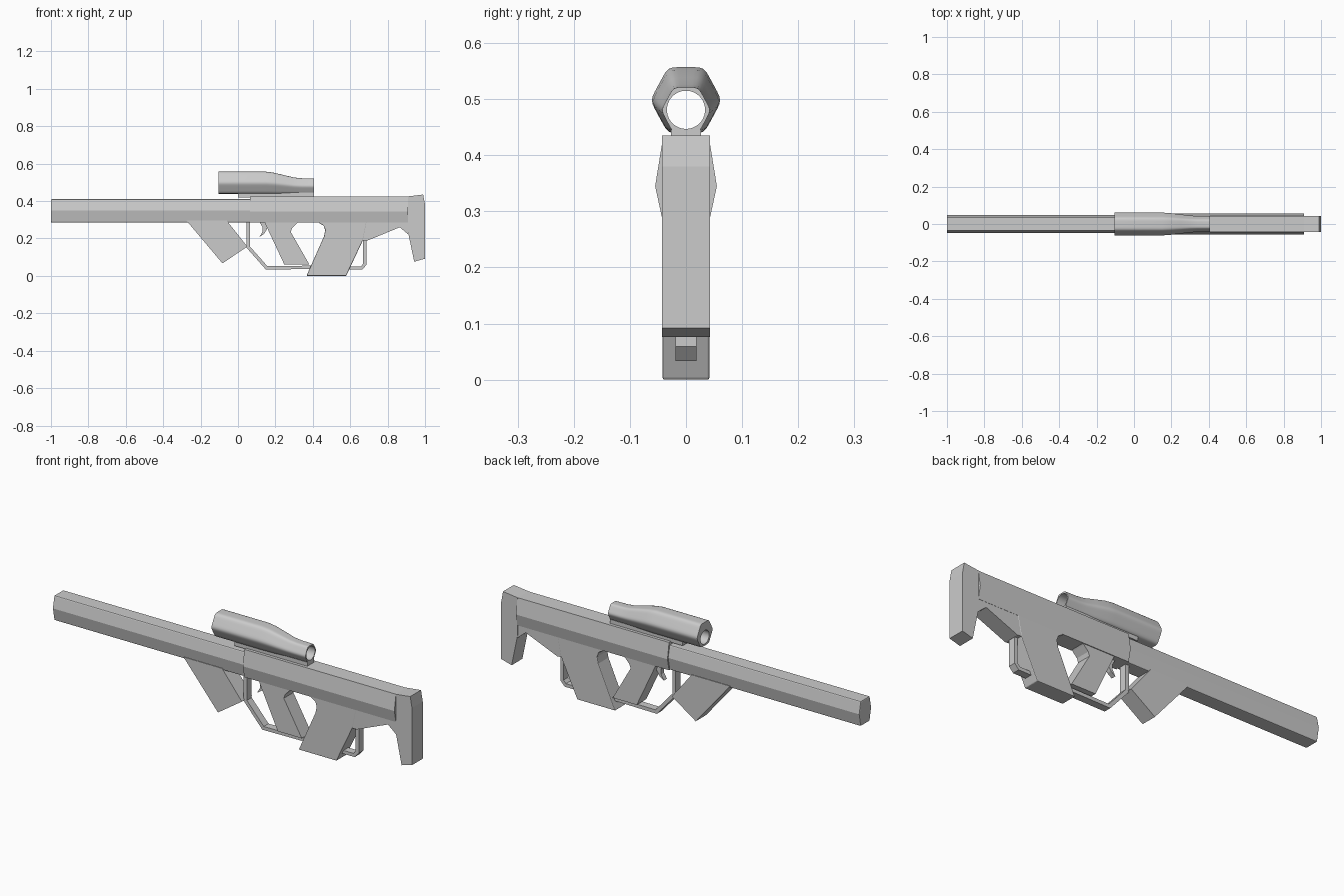
import bpy, bmesh, math
from mathutils import Vector

cube = bpy.data.objects.get("Cube")
if cube:
    bpy.data.objects.remove(cube)

GREY = (0.6, 0.6, 0.6, 1)
metal = bpy.data.materials.new("light grey")
metal.use_nodes = True
metal.diffuse_color = GREY
metal.node_tree.nodes["Principled BSDF"].inputs["Base Color"].default_value = GREY


def finish(name, bm, bevel=0, smooth=None):
    bmesh.ops.recalc_face_normals(bm, faces=bm.faces)
    mesh = bpy.data.meshes.new(name)
    bm.to_mesh(mesh)
    bm.free()
    mesh.materials.append(metal)
    obj = bpy.data.objects.new(name, mesh)
    bpy.context.collection.objects.link(obj)
    if bevel:
        mod = obj.modifiers.new("edge", 'BEVEL')
        mod.width = bevel
        mod.segments = 2
    if smooth:
        bpy.ops.object.select_all(action='DESELECT')
        obj.select_set(True)
        bpy.context.view_layer.objects.active = obj
        bpy.ops.object.shade_smooth_by_angle(angle=math.radians(smooth))
    return obj


def extrude(name, start, offset, bevel=0):
    """Solid made by sweeping a closed outline along an offset."""
    bm = bmesh.new()
    face = bm.faces.new([bm.verts.new(p) for p in start])
    result = bmesh.ops.extrude_face_region(bm, geom=[face], use_keep_orig=True)
    moved = [g for g in result["geom"] if isinstance(g, bmesh.types.BMVert)]
    bmesh.ops.translate(bm, verts=moved, vec=offset)
    return finish(name, bm, bevel)


def plate(name, outline, half, bevel=0):
    """Side profile in x and z, given thickness across y."""
    return extrude(name, [(x, -half, z) for x, z in outline], (0, 2 * half, 0), bevel)


def beam(name, x0, x1, half_section, bevel=0):
    """Mirrored cross-section in y and z, swept along x."""
    loop = half_section + [(-y, z) for y, z in reversed(half_section)]
    return extrude(name, [(x0, y, z) for y, z in loop], (x1 - x0, 0, 0), bevel)


def strip(name, path, thick, half):
    """Bent flat bar following a path in x and z."""
    pts = [Vector(p) for p in path]
    left, right = [], []
    for i, p in enumerate(pts):
        a = (p - pts[i - 1]).normalized() if i else None
        b = (pts[i + 1] - p).normalized() if i < len(pts) - 1 else None
        a, b = a or b, b or a
        na, nb = Vector((-a.y, a.x)), Vector((-b.y, b.x))
        mitre = (na + nb).normalized()
        mitre *= thick / 2 / mitre.dot(na)
        left.append(p + mitre)
        right.append(p - mitre)
    return plate(name, left + right[::-1], half)


# Barrel and receiver
beam("barrel", -1, 0.07, [(0.036, 0.285), (0.049, 0.35), (0.036, 0.41)], 0.005)
beam("receiver", 0.065, 0.91, [(0.042, 0.285), (0.055, 0.345), (0.042, 0.425)])

# Shoulder butt
plate("butt", [(0.908, 0.425), (0.99, 0.435), (1, 0.38), (1, 0.092),
               (0.942, 0.076), (0.908, 0.24)], 0.043)

# Angled front grip
plate("front_grip", [(-0.275, 0.295), (-0.083, 0.067), (0.05, 0.157), (-0.06, 0.295)], 0.041)

# Pistol grip
plate("pistol_grip", [(0.138, 0.295), (0.248, 0.06), (0.382, 0.06), (0.282, 0.235),
                      (0.289, 0.255), (0.313, 0.28), (0.33, 0.295)], 0.038)

# Magazine with the rear underbody that runs to the butt
plate("magazine", [(0.42, 0.295), (0.435, 0.282), (0.458, 0.268), (0.466, 0.245),
                   (0.46, 0.212), (0.366, 0.0), (0.578, 0.0), (0.67, 0.195),
                   (0.69, 0.295)], 0.042, 0.004)
plate("rear_underbody", [(0.66, 0.295), (0.66, 0.19), (0.69, 0.188), (0.865, 0.26),
                         (0.91, 0.222), (0.91, 0.295)], 0.041)

# Guards and trigger
strip("trigger_guard", [(0.054, 0.29), (0.054, 0.155), (0.153, 0.043), (0.4, 0.046)],
      0.018, 0.019)
strip("rear_guard", [(0.678, 0.21), (0.678, 0.062), (0.66, 0.042), (0.53, 0.042)],
      0.017, 0.019)
plate("trigger", [(0.11, 0.295), (0.155, 0.295), (0.155, 0.25), (0.14, 0.225),
                  (0.115, 0.208), (0.13, 0.235), (0.132, 0.26)], 0.012)


# Scope: rounded hexagonal tube with a round bore
def hex_radius(t):
    total = sum(abs(math.cos(t - math.radians(30 + 60 * k))) ** 14 for k in range(3))
    return total ** (-1 / 14)


SIDES = 48
BOTTOM = 0.439
stations = [(-0.105, 0.557), (0.15, 0.557), (0.19, 0.552), (0.25, 0.538),
            (0.3, 0.526), (0.34, 0.522), (0.405, 0.521)]
angles = [2 * math.pi * i / SIDES for i in range(SIDES)]
bm = bmesh.new()
rings = []
for x, top in stations:
    h, zc = (top - BOTTOM) / 2, (top + BOTTOM) / 2
    rings.append([bm.verts.new((x, 0.94 * h * hex_radius(t) * math.cos(t),
                                zc + h * hex_radius(t) * math.sin(t))) for t in angles])
for x in (0.405, -0.105):
    rings.append([bm.verts.new((x, 0.034 * math.cos(t), 0.481 + 0.034 * math.sin(t)))
                  for t in angles])
for k, ring in enumerate(rings):
    nxt = rings[(k + 1) % len(rings)]
    for i in range(SIDES):
        j = (i + 1) % SIDES
        bm.faces.new((ring[i], ring[j], nxt[j], nxt[i]))
finish("scope", bm, smooth=35)

# Scope mount rail
beam("scope_mount", 0.0, 0.405, [(0.027, 0.42), (0.027, 0.445)])
